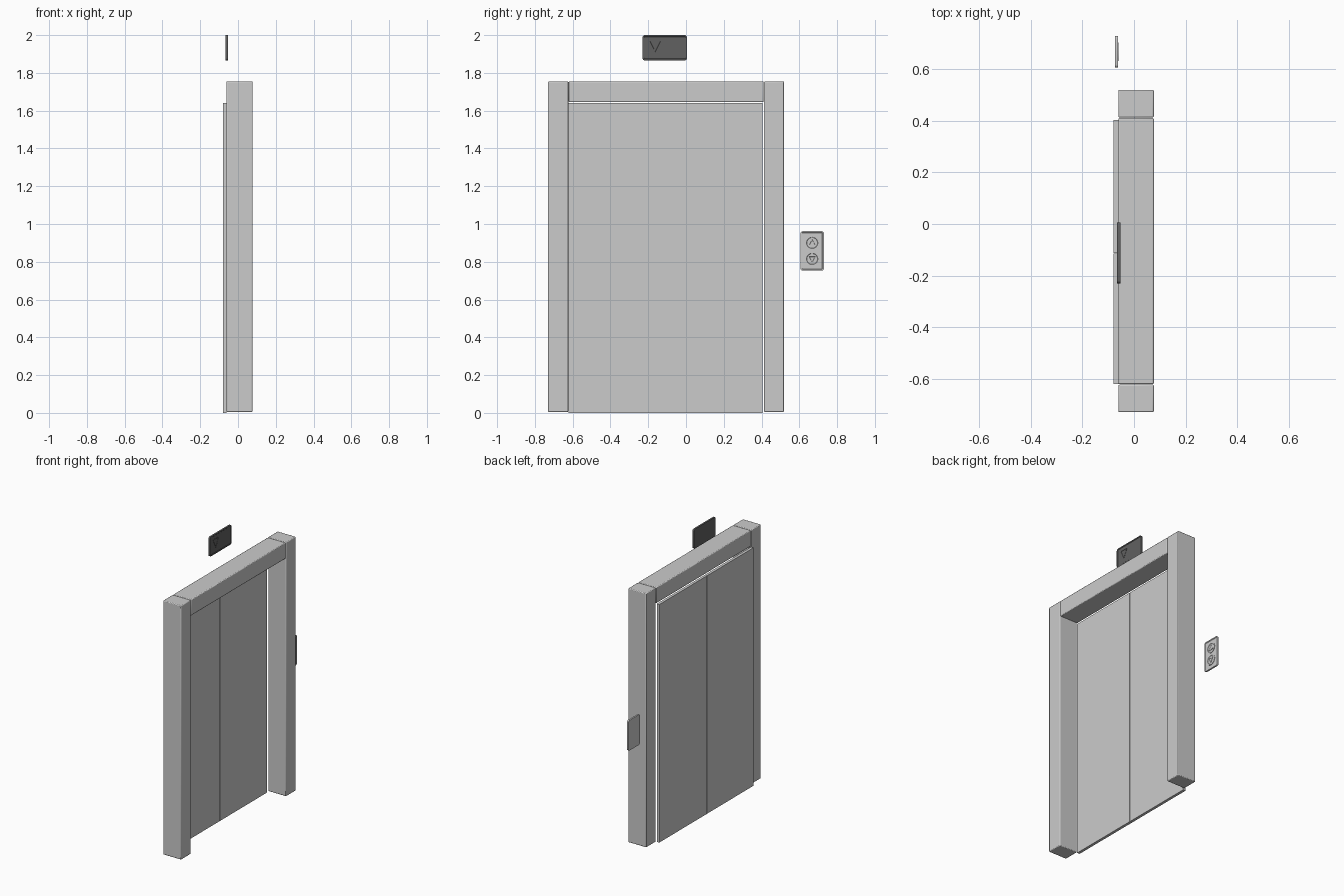
import bpy, bmesh, math

if "Cube" in bpy.data.objects:
    bpy.data.objects.remove(bpy.data.objects["Cube"])

dark = bpy.data.materials.new("dark_glass")
dark.diffuse_color = (0.12, 0.12, 0.12, 1)
dark.use_nodes = True
dark.node_tree.nodes["Principled BSDF"].inputs["Base Color"].default_value = dark.diffuse_color


def prism(name, pts, x0, x1, bevel=0, segs=2, rim=None, smooth=False, mat=None):
    """Extrude a (y, z) outline along x; rim = (border, depth) recesses the front face."""
    bm = bmesh.new()
    back = [bm.verts.new((x0, y, z)) for y, z in pts]
    front = [bm.verts.new((x1, y, z)) for y, z in pts]
    n = len(pts)
    bm.faces.new(back)
    face = bm.faces.new(front)
    for i in range(n):
        j = (i + 1) % n
        bm.faces.new((back[i], back[j], front[j], front[i]))
    bmesh.ops.recalc_face_normals(bm, faces=bm.faces)
    if rim:
        bmesh.ops.inset_region(bm, faces=[face], thickness=rim[0])
        bmesh.ops.inset_region(bm, faces=[face], thickness=0.002, depth=-rim[1])
    me = bpy.data.meshes.new(name)
    bm.to_mesh(me)
    bm.free()
    ob = bpy.data.objects.new(name, me)
    bpy.context.collection.objects.link(ob)
    if mat:
        me.materials.append(mat)
    if bevel:
        mod = ob.modifiers.new("bevel", 'BEVEL')
        mod.width, mod.segments = bevel, segs
    if smooth:
        bpy.ops.object.select_all(action='DESELECT')
        ob.select_set(True)
        bpy.context.view_layer.objects.active = ob
        bpy.ops.object.shade_smooth_by_angle(angle=math.radians(35))
    return ob


def rect(y0, y1, z0, z1):
    return [(y0, z0), (y1, z0), (y1, z1), (y0, z1)]


def rounded(y0, y1, z0, z1, r, steps=4):
    pts = []
    corners = [(y1 - r, z1 - r), (y0 + r, z1 - r), (y0 + r, z0 + r), (y1 - r, z0 + r)]
    for k, (cy, cz) in enumerate(corners):
        for i in range(steps + 1):
            a = math.pi / 2 * (k + i / steps)
            pts.append((cy + r * math.cos(a), cz + r * math.sin(a)))
    return pts


def circle(cy, cz, r, n=32):
    return [(cy + r * math.cos(2 * math.pi * i / n), cz + r * math.sin(2 * math.pi * i / n))
            for i in range(n)]


def arrow(cy, cz, w, h, up):
    s = 1 if up else -1
    return [(cy - s * w, cz - s * h), (cy + s * w, cz - s * h), (cy, cz + s * h)]


# Door frame: two posts and a header
for side, y0, y1 in (("left", -0.73, -0.623), ("right", 0.413, 0.52)):
    prism(side + "_post", rect(y0, y1, 0.005, 1.755), -0.061, 0.077, bevel=0.005, smooth=True)
prism("header", rect(-0.621, 0.411, 1.645, 1.755), -0.061, 0.077, bevel=0.005, smooth=True)

# Sliding doors set behind the frame
prism("left_door", rect(-0.621, -0.1135, 0, 1.64), -0.079, -0.06)
prism("right_door", rect(-0.1125, 0.404, 0, 1.64), -0.079, -0.06)

# Floor indicator above the door
prism("indicator_screen", rounded(-0.23, 0.005, 1.866, 2.0, 0.012), -0.065, -0.053,
      rim=(0.007, 0.002), smooth=True, mat=dark)
prism("indicator_arrow", arrow(-0.163, 1.937, 0.032, 0.032, False), -0.058, -0.0535,
      rim=(0.005, 0.001), mat=dark)

# Call panel with up and down buttons
prism("call_panel", rounded(0.606, 0.73, 0.753, 0.962, 0.012), -0.073, -0.062,
      rim=(0.007, 0.002), smooth=True)
for label, z, up in (("up", 0.9, True), ("down", 0.815, False)):
    prism(label + "_button", circle(0.668, z, 0.036), -0.066, -0.061,
          rim=(0.006, 0.002), smooth=True)
    prism(label + "_arrow", arrow(0.668, z + (0.004 if up else -0.004), 0.02, 0.018, up),
          -0.065, -0.061, rim=(0.004, 0.001))
